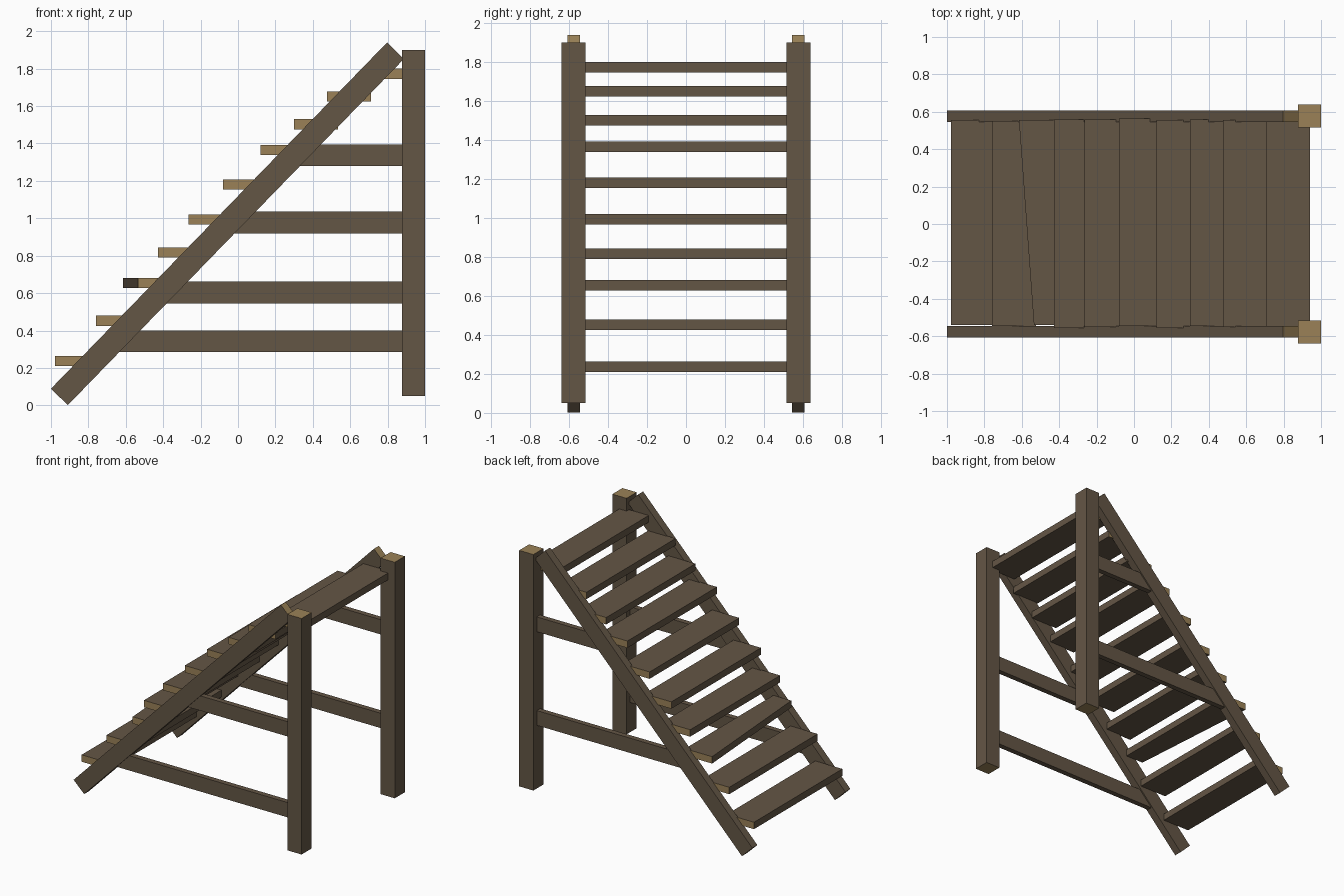
import bpy, bmesh, math
from mathutils import Vector, Matrix

if "Cube" in bpy.data.objects:
    bpy.data.objects.remove(bpy.data.objects["Cube"])


def material(name, rgb):
    m = bpy.data.materials.new(name)
    m.diffuse_color = (*rgb, 1)
    m.use_nodes = True
    m.node_tree.nodes["Principled BSDF"].inputs["Base Color"].default_value = m.diffuse_color
    return m


BROWN = material("weathered_brown", (0.127, 0.093, 0.060))
TAN = material("cut_end_tan", (0.325, 0.222, 0.096))


def lumber(name, size, centre, grain, pitch=0.0, shape=None):
    """Box of timber; the two faces across the grain axis are tan end grain."""
    bm = bmesh.new()
    bmesh.ops.create_cube(bm, size=1)
    bmesh.ops.scale(bm, vec=Vector(size), verts=bm.verts)
    bm.normal_update()
    for f in bm.faces:
        f.material_index = 1 if abs(f.normal[grain]) > 0.9 else 0
    if shape:
        for v in bm.verts:
            shape(v)
    bmesh.ops.rotate(bm, cent=(0, 0, 0), verts=bm.verts,
                     matrix=Matrix.Rotation(-pitch, 3, 'Y'))
    bmesh.ops.translate(bm, vec=Vector(centre), verts=bm.verts)
    me = bpy.data.meshes.new(name)
    bm.to_mesh(me)
    bm.free()
    me.materials.append(BROWN)
    me.materials.append(TAN)
    ob = bpy.data.objects.new(name, me)
    bpy.context.collection.objects.link(ob)
    return ob


# stringer centre line in x, z
X0, Z0, X1, Z1 = -0.955, 0.045, 0.842, 1.896
PITCH = math.atan2(Z1 - Z0, X1 - X0)
LENGTH = math.hypot(X1 - X0, Z1 - Z0)


def stringer_x(z):
    return X0 + (z - Z0) / math.tan(PITCH)


for side, label in ((-1, "front"), (1, "back")):
    # sloping stringers and upright posts
    lumber(label + "_stringer", (LENGTH, 0.062, 0.126),
           ((X0 + X1) / 2, side * 0.576, (Z0 + Z1) / 2), 0, PITCH)
    lumber(label + "_post", (0.123, 0.124, 1.85), (0.9375, side * 0.577, 0.975), 2)
    # level braces, staggered in height between the two sides
    for i, z in enumerate((0.343, 0.977) if side < 0 else (0.603, 1.337)):
        xa, xb = stringer_x(z), 0.90
        lumber(f"{label}_brace_{i + 1}", (xb - xa, 0.042, 0.116),
               ((xa + xb) / 2, side * 0.576, z), 0)


# the crooked third tread has its front edge cut at a slant
def slant(v):
    if v.co.x < 0 and v.co.y < 0:
        v.co.x += 0.08


# treads: front edge x, centre z, y ends
TREADS = [(-0.978, 0.238, -0.54, 0.555), (-0.76, 0.452, -0.545, 0.55),
          (-0.615, 0.655, -0.54, 0.555), (-0.428, 0.818, -0.555, 0.56),
          (-0.265, 0.993, -0.55, 0.56), (-0.08, 1.18, -0.545, 0.565),
          (0.12, 1.365, -0.555, 0.555), (0.30, 1.503, -0.545, 0.56),
          (0.475, 1.652, -0.55, 0.555), (0.705, 1.773, -0.545, 0.55)]
for i, (x, z, ya, yb) in enumerate(TREADS):
    lumber(f"tread_{i + 1}", (0.235, yb - ya, 0.054), (x + 0.1175, (ya + yb) / 2, z), 1,
           shape=slant if i == 2 else None)
